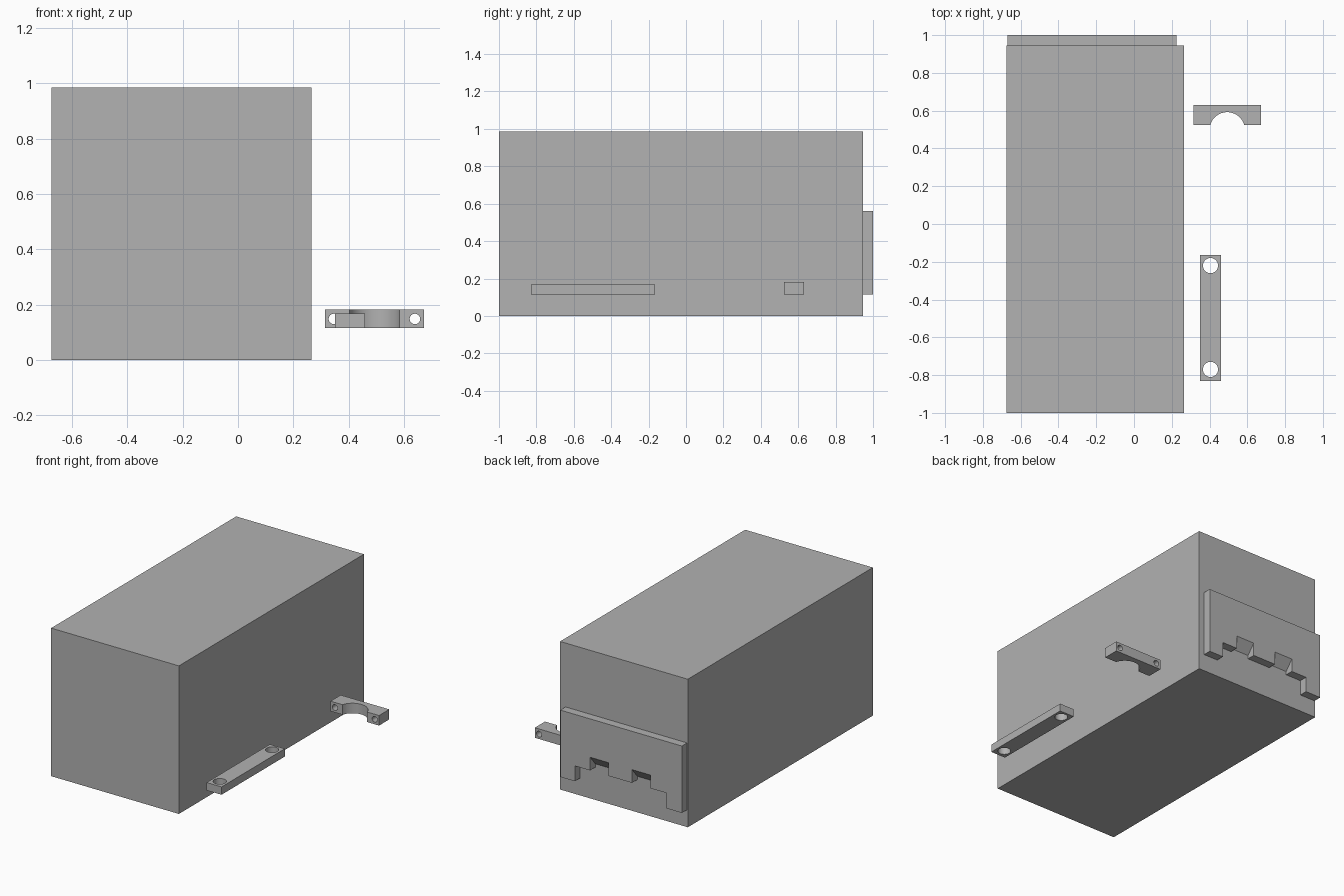
import bpy, bmesh, math
from mathutils import Vector

if "Cube" in bpy.data.objects:
    bpy.data.objects.remove(bpy.data.objects["Cube"])

grey = bpy.data.materials.new("plain_grey")
grey.diffuse_color = (0.445, 0.445, 0.445, 1)
grey.use_nodes = True
grey.node_tree.nodes["Principled BSDF"].inputs["Base Color"].default_value = grey.diffuse_color


def loft(name, ring_a, ring_b):
    """Solid between two matching outlines."""
    bm = bmesh.new()
    a = [bm.verts.new(p) for p in ring_a]
    b = [bm.verts.new(p) for p in ring_b]
    bm.faces.new(a)
    bm.faces.new(b)
    for i in range(len(a)):
        j = (i + 1) % len(a)
        bm.faces.new((a[i], a[j], b[j], b[i]))
    bmesh.ops.recalc_face_normals(bm, faces=bm.faces)
    mesh = bpy.data.meshes.new(name)
    bm.to_mesh(mesh)
    bm.free()
    mesh.materials.append(grey)
    obj = bpy.data.objects.new(name, mesh)
    bpy.context.collection.objects.link(obj)
    return obj


def prism(name, outline, z0, z1):
    return loft(name, [(x, y, z0) for x, y in outline], [(x, y, z1) for x, y in outline])


def block(name, x0, x1, y0, y1, z0, z1):
    return prism(name, [(x0, y0), (x1, y0), (x1, y1), (x0, y1)], z0, z1)


def drill(obj, centre, radius, rotation=(0, 0, 0)):
    """Round through hole along the rotated z axis."""
    bpy.ops.mesh.primitive_cylinder_add(vertices=48, radius=radius, depth=0.4,
                                        location=centre, rotation=rotation)
    cutter = bpy.context.object
    mod = obj.modifiers.new("hole", 'BOOLEAN')
    mod.operation = 'DIFFERENCE'
    mod.solver = 'EXACT'
    mod.object = cutter
    bpy.context.view_layer.objects.active = obj
    bpy.ops.object.modifier_apply(modifier=mod.name)
    bpy.data.objects.remove(cutter)


def smooth(obj):
    bpy.ops.object.select_all(action='DESELECT')
    obj.select_set(True)
    bpy.context.view_layer.objects.active = obj
    bpy.ops.object.shade_smooth_by_angle(angle=math.radians(30))


# main box
block("main_box", -0.675, 0.265, -1.0, 0.945, 0.0, 0.985)

# stepped plate on the back: the two raised notches have sloping tops
FOOT, STEP, NOTCH_OUT, NOTCH_IN, TOP = 0.115, 0.217, 0.305, 0.24, 0.56


def plate_ring(y, notch):
    pts = [(0.225, TOP), (0.225, FOOT), (0.118, FOOT), (0.118, STEP),
           (0.006, STEP), (0.006, notch), (-0.131, notch), (-0.131, STEP),
           (-0.303, STEP), (-0.303, notch), (-0.44, notch), (-0.44, STEP),
           (-0.555, STEP), (-0.555, FOOT), (-0.67, FOOT), (-0.67, TOP)]
    return [(x, y, z) for x, z in pts]


loft("back_plate", plate_ring(0.945, NOTCH_IN), plate_ring(1.0, NOTCH_OUT))

# flat bar with a hole near each end
bar = block("flat_bar", 0.35, 0.46, -0.83, -0.165, 0.115, 0.167)
for y in (-0.77, -0.22):
    drill(bar, (0.405, y, 0.14), 0.04)
smooth(bar)

# clamp bracket with a round cut-out and two screw holes
CX, CY, R, Y0, Y1 = 0.4935, 0.4985, 0.0935, 0.523, 0.63
start = math.asin((Y0 - CY) / R)
outline = [(0.315, Y1), (0.315, Y0)]
for i in range(33):
    a = math.pi - start - (math.pi - 2 * start) * i / 32
    outline.append((CX + R * math.cos(a), CY + R * math.sin(a)))
outline += [(0.672, Y0), (0.672, Y1)]
clamp = prism("clamp_bracket", outline, 0.115, 0.182)
for side in (-1, 1):
    drill(clamp, (CX + side * 0.1465, 0.58, 0.148), 0.019, (math.pi / 2, 0, 0))
smooth(clamp)
